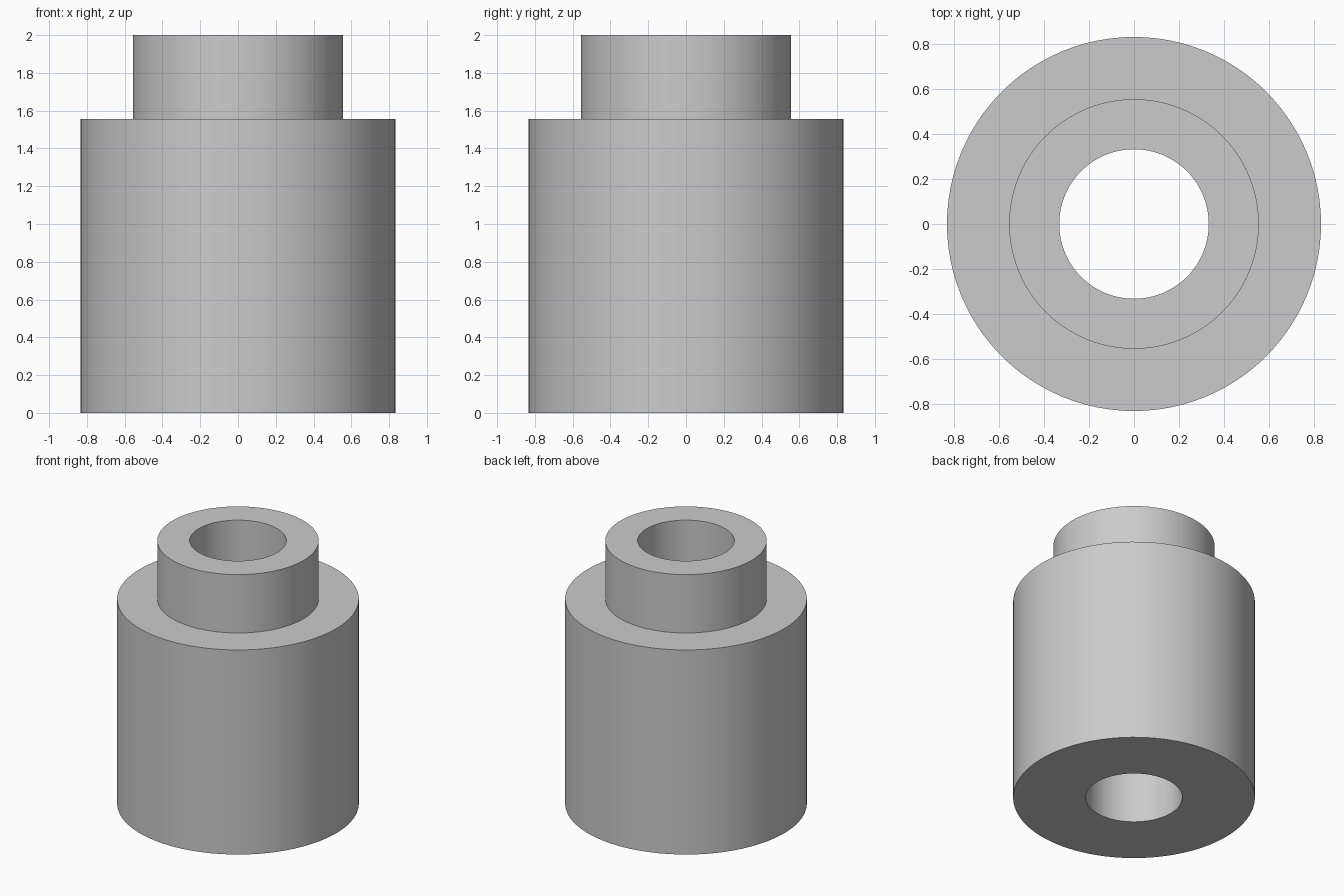
import bpy
import bmesh
import math

SEGMENTS = 96
BODY_R, COLLAR_R, BORE_R = 0.833, 0.556, 0.333
SHOULDER_Z, TOP_Z = 1.556, 2.0

default = bpy.data.objects.get("Cube")
if default:
    bpy.data.objects.remove(default, do_unlink=True)

# Plain grey material
grey = bpy.data.materials.new("plain_grey")
grey.use_nodes = True
color = (0.6, 0.6, 0.6, 1.0)
grey.diffuse_color = color
grey.node_tree.nodes["Principled BSDF"].inputs["Base Color"].default_value = color


def lathe(name, profile, material):
    """Revolve a closed (radius, height) profile around the z axis."""
    bm = bmesh.new()
    rings = []
    for i in range(SEGMENTS):
        a = math.tau * i / SEGMENTS
        rings.append([bm.verts.new((r * math.cos(a), r * math.sin(a), z))
                      for r, z in profile])
    count = len(profile)
    for i, ring in enumerate(rings):
        following = rings[(i + 1) % SEGMENTS]
        for j in range(count):
            k = (j + 1) % count
            bm.faces.new((ring[j], following[j], following[k], ring[k]))
    bmesh.ops.recalc_face_normals(bm, faces=bm.faces)
    mesh = bpy.data.meshes.new(name)
    bm.to_mesh(mesh)
    bm.free()
    mesh.materials.append(material)
    obj = bpy.data.objects.new(name, mesh)
    bpy.context.collection.objects.link(obj)
    return obj


# Stepped bushing: wide body, narrow collar and a through bore
bushing = lathe("stepped_bushing", [
    (BORE_R, 0), (BODY_R, 0), (BODY_R, SHOULDER_Z),
    (COLLAR_R, SHOULDER_Z), (COLLAR_R, TOP_Z), (BORE_R, TOP_Z),
], grey)

# Smooth walls with crisp rims
bpy.ops.object.select_all(action="DESELECT")
bushing.select_set(True)
bpy.context.view_layer.objects.active = bushing
bpy.ops.object.shade_smooth_by_angle(angle=math.radians(30))
